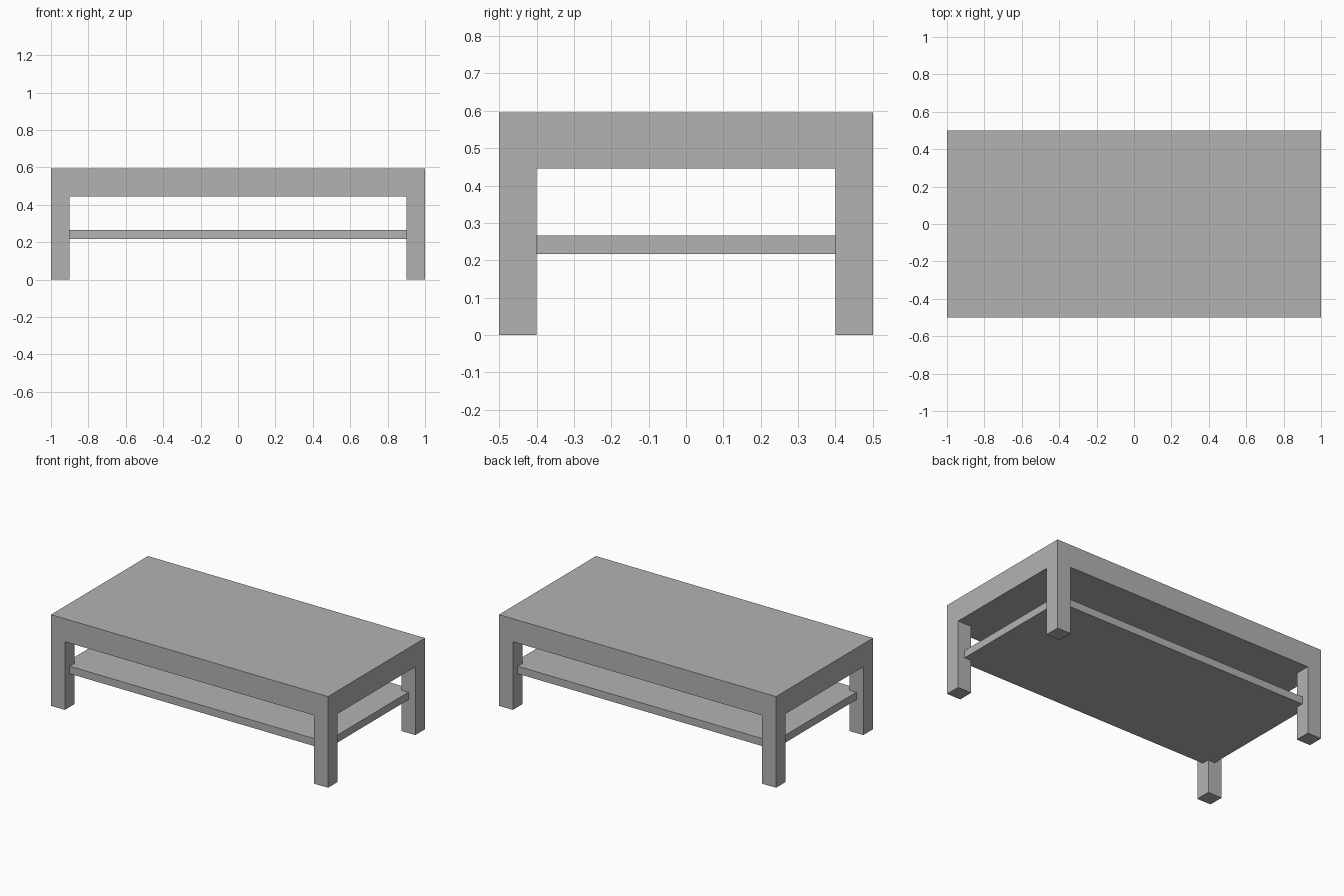
import bpy
import bmesh
from mathutils import Vector

cube = bpy.data.objects.get("Cube")
if cube:
    bpy.data.objects.remove(cube, do_unlink=True)

HALF_X, HALF_Y = 1.0, 0.5
LEG = 0.1
HEIGHT, UNDERSIDE = 0.595, 0.445

grey = bpy.data.materials.new("plain_grey")
grey.use_nodes = True
colour = (0.45, 0.45, 0.45, 1)
grey.diffuse_color = colour
grey.node_tree.nodes["Principled BSDF"].inputs["Base Color"].default_value = colour


def add_box(bm, half_x, half_y, bottom, top):
    verts = bmesh.ops.create_cube(bm, size=1)["verts"]
    bmesh.ops.scale(bm, vec=(2 * half_x, 2 * half_y, top - bottom), verts=verts)
    bmesh.ops.translate(bm, vec=(0, 0, (top + bottom) / 2), verts=verts)


def finish(bm, name):
    bmesh.ops.recalc_face_normals(bm, faces=bm.faces[:])
    mesh = bpy.data.meshes.new(name)
    bm.to_mesh(mesh)
    bm.free()
    mesh.materials.append(grey)
    obj = bpy.data.objects.new(name, mesh)
    bpy.context.collection.objects.link(obj)


# Thick tabletop, cut at the leg lines
bm = bmesh.new()
add_box(bm, HALF_X, HALF_Y, UNDERSIDE, HEIGHT)
for side in (-1, 1):
    for cut, normal in (((side * (HALF_X - LEG), 0, 0), (1, 0, 0)),
                        ((0, side * (HALF_Y - LEG), 0), (0, 1, 0))):
        geom = bm.verts[:] + bm.edges[:] + bm.faces[:]
        bmesh.ops.bisect_plane(bm, geom=geom, plane_co=cut, plane_no=normal)

# Legs drawn down from the four corner squares underneath
corners = []
for face in bm.faces:
    c = face.calc_center_median()
    if (c.z < UNDERSIDE + 0.001 and abs(c.x) > HALF_X - LEG
            and abs(c.y) > HALF_Y - LEG):
        corners.append(face)
legs = bmesh.ops.extrude_discrete_faces(bm, faces=corners)["faces"]
for face in legs:
    bmesh.ops.translate(bm, vec=Vector((0, 0, -UNDERSIDE)), verts=face.verts[:])
finish(bm, "tabletop_and_legs")

# Lower shelf, its corners set into the middle of each leg
bm = bmesh.new()
add_box(bm, HALF_X - LEG / 2, HALF_Y - LEG / 2, 0.217, 0.266)
finish(bm, "lower_shelf")
